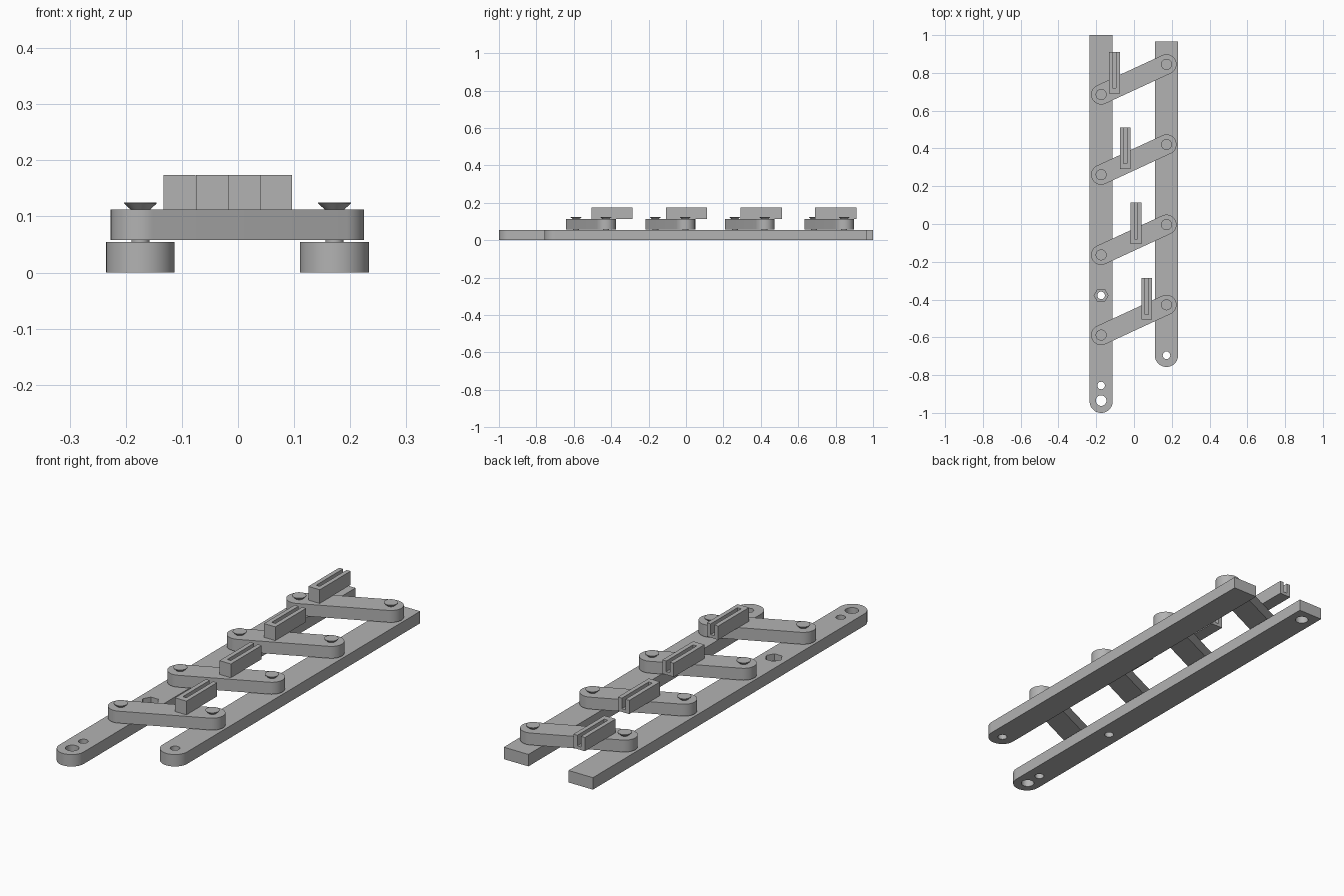
import bpy, bmesh, math

cube = bpy.data.objects.get("Cube")
if cube:
    bpy.data.objects.remove(cube)

# Single plain grey
grey = bpy.data.materials.new("plain_grey")
grey.use_nodes = True
grey.diffuse_color = (0.45, 0.45, 0.45, 1)
grey.node_tree.nodes["Principled BSDF"].inputs["Base Color"].default_value = (0.45, 0.45, 0.45, 1)

LEFT_X, RIGHT_X = -0.174, 0.172      # bar centre lines
BAR_TOP, LINK_Z, LINK_TOP = 0.054, 0.058, 0.112


def arc(cx, cy, r, start, end, steps):
    """Points on an arc, angles in degrees."""
    angles = [math.radians(start + (end - start) * i / steps) for i in range(steps + 1)]
    return [(cx + r * math.cos(a), cy + r * math.sin(a)) for a in angles]


def prism(name, outline, z0, z1):
    """Extrude a flat outline between two heights."""
    bm = bmesh.new()
    face = bm.faces.new([bm.verts.new((x, y, z0)) for x, y in outline])
    top = bmesh.ops.extrude_face_region(bm, geom=[face])["geom"]
    for v in top:
        if isinstance(v, bmesh.types.BMVert):
            v.co.z = z1
    bmesh.ops.recalc_face_normals(bm, faces=bm.faces)
    return finish(name, bm)


def finish(name, bm):
    mesh = bpy.data.meshes.new(name)
    bm.to_mesh(mesh)
    bm.free()
    mesh.materials.append(grey)
    obj = bpy.data.objects.new(name, mesh)
    bpy.context.collection.objects.link(obj)
    return obj


def select(obj):
    bpy.ops.object.select_all(action="DESELECT")
    obj.select_set(True)
    bpy.context.view_layer.objects.active = obj


def smooth(obj):
    select(obj)
    bpy.ops.object.shade_smooth_by_angle(angle=math.radians(30))


def drill(obj, x, y, r, z0=-0.05, z1=0.1, sides=32):
    """Cut a round or polygonal hole."""
    cutter = prism("cutter", arc(x, y, r, 0, 360, sides)[:-1], z0, z1)
    cutter.hide_render = True
    select(obj)
    mod = obj.modifiers.new("hole", "BOOLEAN")
    mod.operation, mod.solver, mod.object = "DIFFERENCE", "EXACT", cutter
    bpy.ops.object.modifier_apply(modifier=mod.name)
    bpy.data.objects.remove(cutter)


def bar(name, x, front, back, r):
    """Long rail, round at the front and square at the back."""
    outline = arc(x, front + r, r, 180, 360, 24) + [(x + r, back), (x - r, back)]
    return prism(name, outline, 0, BAR_TOP)


# Rails
right_rail = bar("right_rail", LEFT_X, -1, 1, 0.061)
drill(right_rail, LEFT_X, -0.935, 0.028)
drill(right_rail, LEFT_X, -0.855, 0.02)
drill(right_rail, LEFT_X, -0.378, 0.02)
drill(right_rail, LEFT_X, -0.378, 0.037, z0=0.024, sides=6)   # nut recess
drill(right_rail, LEFT_X, 0.94, 0.028, z1=0.04)               # blind socket underneath
smooth(right_rail)

left_rail = bar("left_rail", RIGHT_X, -0.757, 0.967, 0.0615)
drill(left_rail, RIGHT_X, -0.695, 0.02)
smooth(left_rail)


def pivot_screw(name, x, y):
    """Shaft and countersunk head, built as stacked rings."""
    profile = [(0.016, 0.04), (0.016, 0.111), (0.029, 0.123), (0.029, 0.125)]
    bm = bmesh.new()
    rings = [[bm.verts.new((px, py, z)) for px, py in arc(x, y, r, 0, 360, 32)[:-1]]
             for r, z in profile]
    for low, high in zip(rings, rings[1:]):
        for i in range(len(low)):
            j = (i + 1) % len(low)
            bm.faces.new((low[i], low[j], high[j], high[i]))
    bm.faces.new(rings[-1])
    bm.faces.new(rings[0][::-1])
    smooth(finish(name, bm))


# Swinging links, each with two screws and a slotted block
RISE = 0.16
tilt = math.degrees(math.atan2(RISE, RIGHT_X - LEFT_X))
for i in range(4):
    n = i + 1
    y = -0.588 + 0.4245 * i
    outline = (arc(LEFT_X, y, 0.053, tilt + 90, tilt + 270, 24)
               + arc(RIGHT_X, y + RISE, 0.053, tilt - 90, tilt + 90, 24))
    smooth(prism(f"link_{n}", outline, LINK_Z, LINK_TOP))
    pivot_screw(f"right_screw_{n}", LEFT_X, y)
    pivot_screw(f"left_screw_{n}", RIGHT_X, y + RISE)

    # Block: solid floor with a U-shaped wall open at the back
    cx, front = 0.068 - 0.0573 * i, -0.506 + 0.399 * i
    back, w, s = front + 0.22, 0.0285, 0.009
    prism(f"block_floor_{n}", [(cx - w, front), (cx + w, front), (cx + w, back), (cx - w, back)],
          LINK_TOP, 0.126)
    prism(f"block_walls_{n}",
          [(cx - w, front), (cx + w, front), (cx + w, back), (cx + s, back),
           (cx + s, front + 0.028), (cx - s, front + 0.028), (cx - s, back), (cx - w, back)],
          0.126, 0.174)
